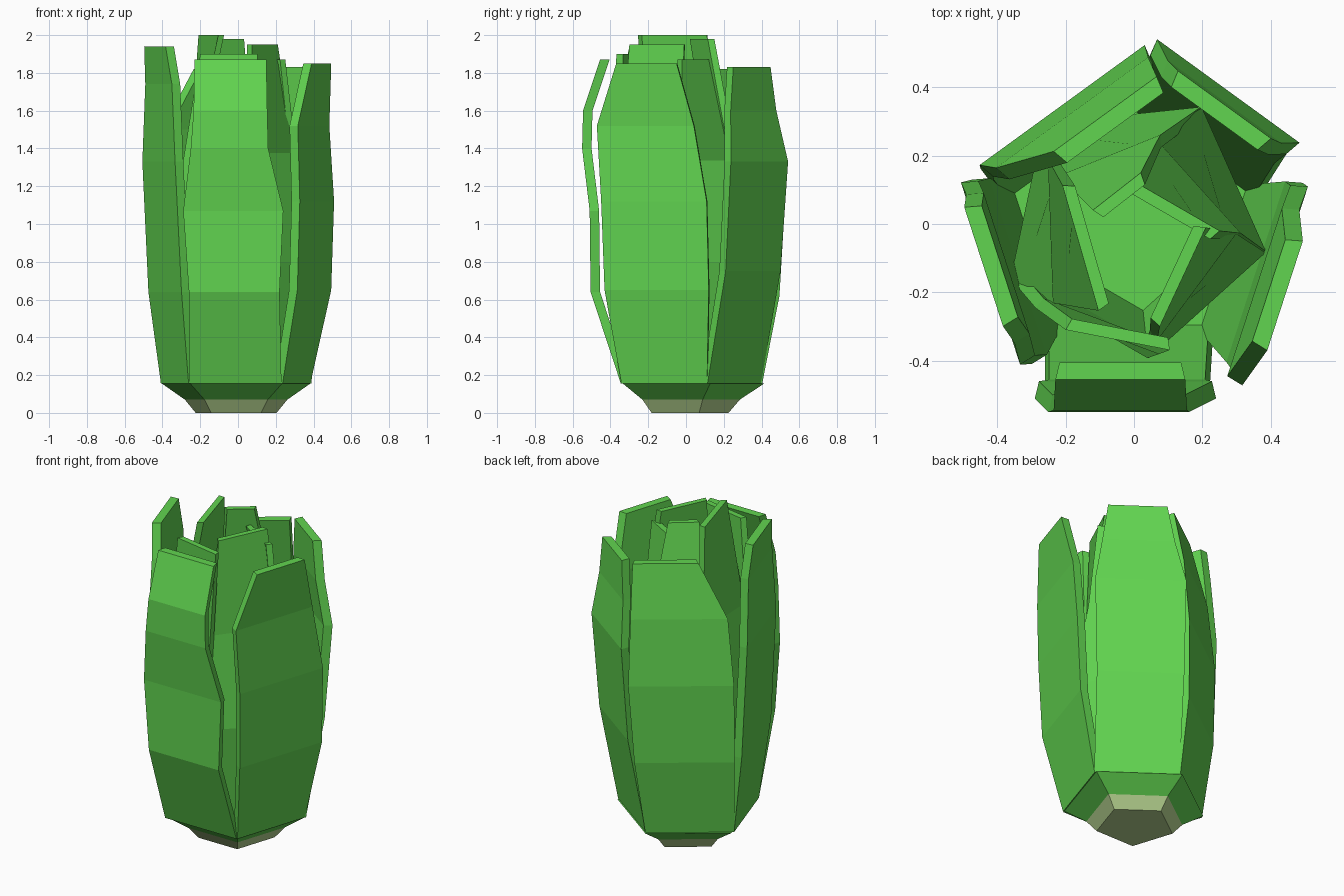
import bpy, bmesh, math

if "Cube" in bpy.data.objects:
    bpy.data.objects.remove(bpy.data.objects["Cube"])


def material(name, rgb):
    m = bpy.data.materials.new(name)
    m.diffuse_color = (*rgb, 1)
    m.use_nodes = True
    m.node_tree.nodes["Principled BSDF"].inputs["Base Color"].default_value = m.diffuse_color
    return m


LEAF = material("leaf_green", (0.12, 0.66, 0.08))
STEM = material("pale_stem", (0.47, 0.66, 0.28))


def finish(name, bm, mat):
    bmesh.ops.recalc_face_normals(bm, faces=bm.faces)
    mesh = bpy.data.meshes.new(name)
    bm.to_mesh(mesh)
    bm.free()
    mesh.materials.append(mat)
    ob = bpy.data.objects.new(name, mesh)
    bpy.context.collection.objects.link(ob)
    return ob


def loft(name, rings, mat):
    """Closed solid through a stack of equal-length rings."""
    bm = bmesh.new()
    vs = [[bm.verts.new(p) for p in r] for r in rings]
    n = len(vs[0])
    for a, b in zip(vs, vs[1:]):
        for i in range(n):
            j = (i + 1) % n
            bm.faces.new((a[i], a[j], b[j], b[i]))
    bm.faces.new(vs[0][::-1])
    bm.faces.new(vs[-1])
    return finish(name, bm, mat)


def pentagon(r, z):
    return [(-0.01 + r * math.cos(math.radians(90 + 72 * k)),
             r * math.sin(math.radians(90 + 72 * k)), z) for k in range(5)]


def leaf(name, angle, rows, thick):
    """rows: height, distance from axis, start and end across, twist in degrees."""
    rings = []
    for z, d, t0, t1, *tw in rows:
        a = math.radians(angle + (tw[0] if tw else 0))
        c, s = math.cos(a), math.sin(a)
        inset = 0.012
        pts = [(d, t0), (d, t1), (d - thick, t1 - inset), (d - thick, t0 + inset)]
        rings.append([(c * p - s * q, s * p + c * q, z) for p, q in pts])
    loft(name, rings, LEAF)


# Cut stem and the green cup the leaves grow from
loft("stem_base", [pentagon(0.225, 0), pentagon(0.285, 0.07)], STEM)
loft("leaf_cup", [pentagon(0.285, 0.07), pentagon(0.413, 0.155)], LEAF)

# Outer leaves
leaf("outer_leaf_front", -90, [
    (0.155, 0.345, -0.26, 0.23), (0.64, 0.505, -0.26, 0.22),
    (1.07, 0.51, -0.29, 0.24), (1.4, 0.55, -0.25, 0.16),
    (1.6, 0.545, -0.235, 0.155), (1.87, 0.455, -0.23, 0.15)], 0.05)
leaf("outer_leaf_right", -18, [
    (0.155, 0.33, -0.252, 0.224), (0.65, 0.432, -0.313, 0.267),
    (1.12, 0.45, -0.326, 0.261), (1.52, 0.447, -0.351, 0.189),
    (1.85, 0.485, -0.231, 0.105)], 0.05)
leaf("outer_leaf_back_right", 54, [
    (0.155, 0.32, -0.247, 0.235), (0.75, 0.434, -0.24, 0.254),
    (1.33, 0.477, -0.252, 0.263), (1.6, 0.445, -0.21, 0.201),
    (1.83, 0.438, -0.177, 0.159)], 0.05)
leaf("outer_leaf_back_left", 126, [
    (0.155, 0.328, -0.235, 0.267), (0.62, 0.395, -0.298, 0.268),
    (1.1, 0.405, -0.333, 0.264), (1.5, 0.37, -0.32, 0.23),
    (1.82, 0.31, -0.307, 0.065)], 0.05)
leaf("outer_leaf_left", 198, [
    (0.155, 0.354, -0.231, 0.243), (0.64, 0.411, -0.27, 0.297),
    (1.33, 0.444, -0.272, 0.288), (1.74, 0.44, -0.234, 0.222),
    (1.94, 0.457, -0.2, 0.166)], 0.05)

# Inner leaves: shared lower part, each leaning and twisting to its own top
inner = {
    "front": (-120, (1.90, 0.342, -0.137, 0.173, 19)),
    "left": (168, (2.00, 0.17, -0.166, 0.215, 28)),
    "back": (96, (1.98, 0.106, -0.108, 0.07, 32)),
    "back_right": (24, (1.87, 0.108, -0.227, 0.063, 36)),
    "right": (-48, (1.95, 0.195, -0.24, 0.08, 23)),
}
for side, (angle, top) in inner.items():
    low = (0.8, 0.32, -0.23, 0.23, 0)
    mid = tuple(p + (q - p) * 0.5 for p, q in zip(low, top))
    leaf("inner_leaf_" + side, angle,
         [(0.15, 0.24, -0.17, 0.17, 0), low, mid, top], 0.035)
